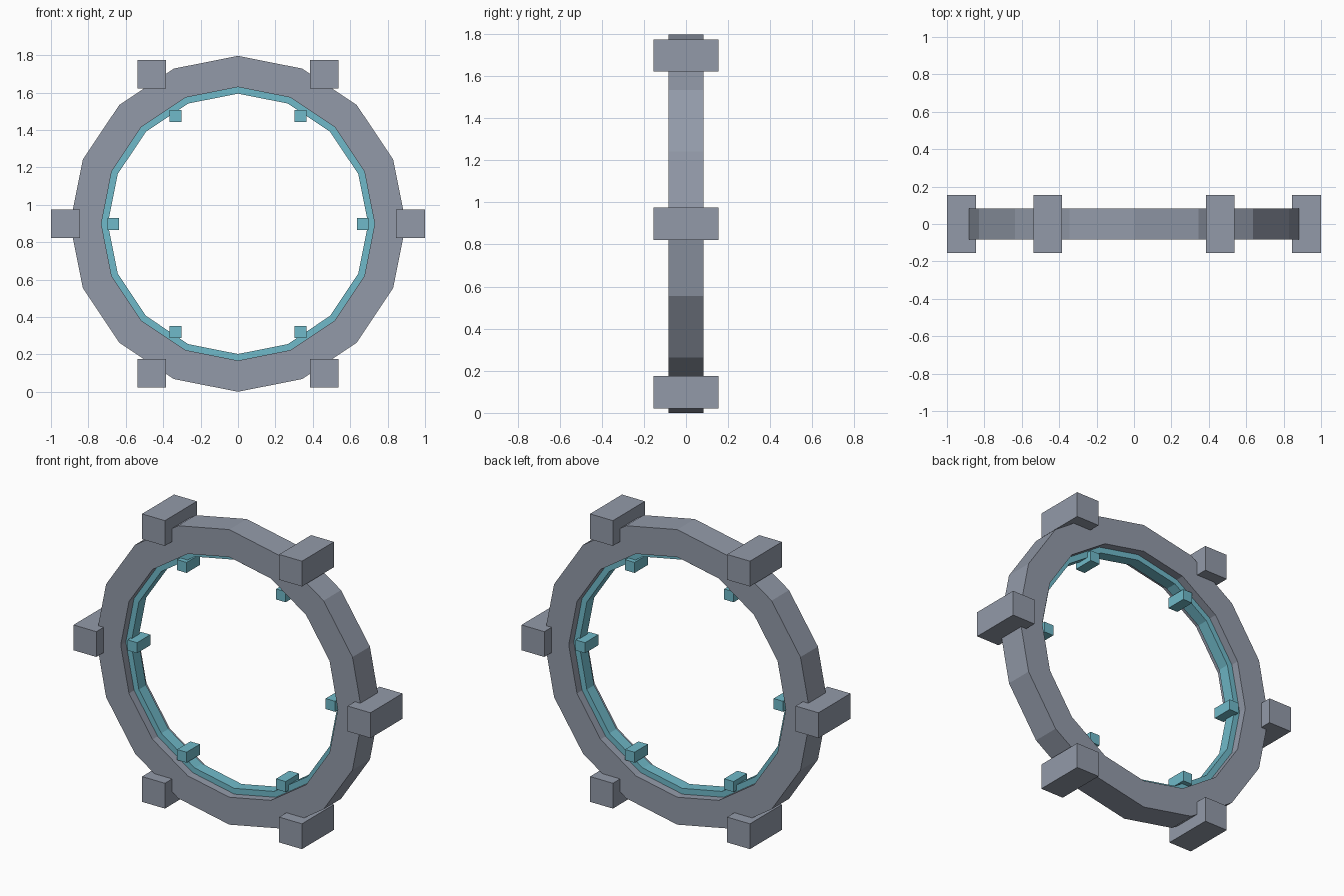
import bpy
import bmesh
from math import sin, cos, pi
from mathutils import Matrix, Vector

SIDES = 16
CENTRE = Vector((0, 0, 0.898))

cube = bpy.data.objects.get("Cube")
if cube:
    bpy.data.objects.remove(cube, do_unlink=True)


def material(name, rgb):
    mat = bpy.data.materials.new(name)
    mat.use_nodes = True
    mat.diffuse_color = (*rgb, 1)
    mat.node_tree.nodes["Principled BSDF"].inputs["Base Color"].default_value = (*rgb, 1)
    return mat


def finish(name, bm, mat):
    bmesh.ops.recalc_face_normals(bm, faces=bm.faces)
    mesh = bpy.data.meshes.new(name)
    bm.to_mesh(mesh)
    bm.free()
    mesh.materials.append(mat)
    obj = bpy.data.objects.new(name, mesh)
    obj.location = CENTRE
    bpy.context.collection.objects.link(obj)
    return obj


def ring(name, inner, outer, half_depth, mat):
    """Rectangular section spun around the y axis, with a vertex at the top."""
    bm = bmesh.new()
    section = [(inner, -half_depth), (outer, -half_depth),
               (outer, half_depth), (inner, half_depth)]
    loops = []
    for i in range(SIDES):
        a = 2 * pi * i / SIDES
        loops.append([bm.verts.new((r * sin(a), y, r * cos(a))) for r, y in section])
    for i in range(SIDES):
        a, b = loops[i], loops[(i + 1) % SIDES]
        for j in range(4):
            k = (j + 1) % 4
            bm.faces.new((a[j], a[k], b[k], b[j]))
    return finish(name, bm, mat)


def block(name, angle, radius, width, depth, mat):
    """Upright box placed on a circle around the ring's axis."""
    bm = bmesh.new()
    bmesh.ops.create_cube(bm, size=1, matrix=Matrix.Diagonal((width, depth, width, 1)))
    obj = finish(name, bm, mat)
    obj.location = CENTRE + Vector((radius * cos(angle), 0, radius * sin(angle)))


grey = material("blue grey metal", (0.29, 0.323, 0.395))
cyan = material("cyan glow", (0.162, 0.49, 0.585))

# Heavy frame and the thin band set into its inner wall
ring("outer_ring", 0.731, 0.898, 0.084, grey)
ring("inner_band", 0.696, 0.765, 0.035, cyan)

# Six clamps outside, six studs inside
for i in range(6):
    angle = i * pi / 3
    block(f"clamp_{i + 1}", angle, 0.923, 0.154, 0.308, grey)
    block(f"stud_{i + 1}", angle, 0.667, 0.064, 0.128, cyan)
